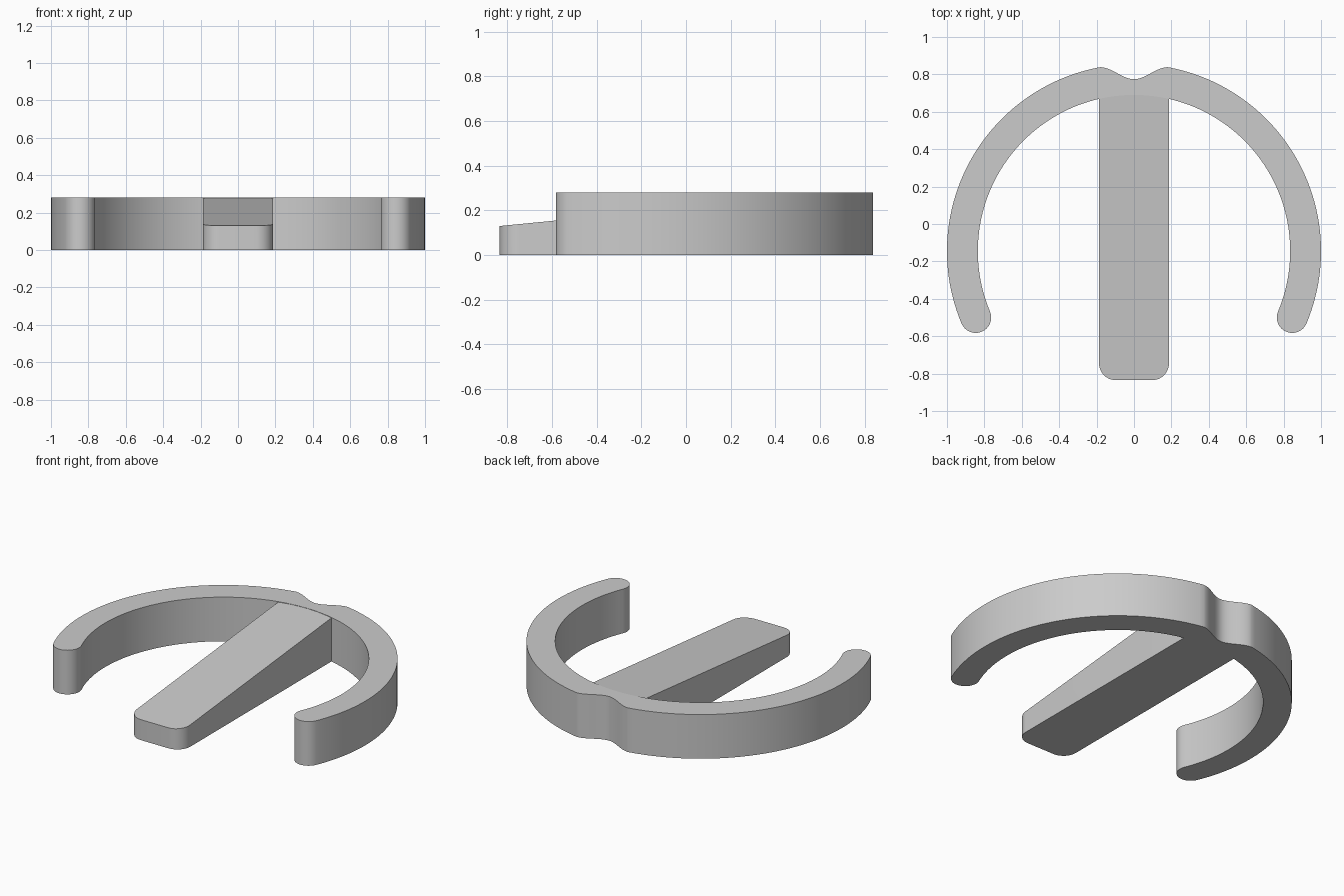
import bpy
import bmesh
from math import sin, cos, acos, asin, pi

cube = bpy.data.objects.get("Cube")
if cube:
    bpy.data.objects.remove(cube, do_unlink=True)

grey = bpy.data.materials.new("plain_grey")
grey.use_nodes = True
grey.diffuse_color = (0.6, 0.6, 0.6, 1)
grey.node_tree.nodes["Principled BSDF"].inputs["Base Color"].default_value = (0.6, 0.6, 0.6, 1)

HEIGHT = 0.28
CENTRE_Y = -0.145
OUTER, INNER = 1.0, 0.835
MID, CAP = (OUTER + INNER) / 2, (OUTER - INNER) / 2


def arc(cx, cy, radius, start, end, steps):
    angles = [start + (end - start) * i / steps for i in range(steps + 1)]
    return [(cx + radius * cos(a), cy + radius * sin(a)) for a in angles]


def mirrored(half):
    """Close a half outline whose first and last points lie on x = 0."""
    return half + [(-x, y) for x, y in reversed(half[1:-1])]


def prism(name, outline, top):
    """Extrude an outline from the ground up to the height top(y)."""
    bm = bmesh.new()
    low = [bm.verts.new((x, y, 0)) for x, y in outline]
    high = [bm.verts.new((x, y, top(y))) for x, y in outline]
    bm.faces.new(low)
    bm.faces.new(high)
    for i in range(len(outline)):
        j = (i + 1) % len(outline)
        bm.faces.new((low[i], low[j], high[j], high[i]))
    bmesh.ops.recalc_face_normals(bm, faces=bm.faces)
    mesh = bpy.data.meshes.new(name)
    bm.to_mesh(mesh)
    bm.free()
    mesh.materials.append(grey)
    obj = bpy.data.objects.new(name, mesh)
    bpy.context.collection.objects.link(obj)
    bpy.ops.object.select_all(action='DESELECT')
    obj.select_set(True)
    bpy.context.view_layer.objects.active = obj
    bpy.ops.object.shade_smooth_by_angle(angle=pi / 6)
    return obj


# Open ring: soft notch at the back, two arms with round tips
notch_x, notch_y = 0.18, 0.774
rim_y = CENTRE_Y + (OUTER ** 2 - notch_x ** 2) ** 0.5
tip = -asin(0.355 / MID)
half = []
for i in range(12):
    t = i / 12
    half.append((notch_x * t, notch_y + (rim_y - notch_y) * t * t * (3 - 2 * t)))
half += arc(0, CENTRE_Y, OUTER, acos(notch_x), tip, 64)
half += arc(MID * cos(tip), CENTRE_Y + MID * sin(tip), CAP, tip, tip - pi, 16)[1:-1]
half += arc(0, CENTRE_Y, INNER, tip, pi / 2, 64)
half[-1] = (0, half[-1][1])
prism("open_ring", mirrored(half), lambda y: HEIGHT)

# Sloping centre bar with rounded front corners
width, front, back, corner = 0.187, -0.835, 0.70, 0.09
bar = [(0, back), (width, back)]
bar += arc(width - corner, front + corner, corner, 0, -pi / 2, 10)
bar += [(0, front)]
prism("centre_bar", mirrored(bar),
      lambda y: 0.13 + (HEIGHT - 0.0005 - 0.13) * (y - front) / (back - front))
